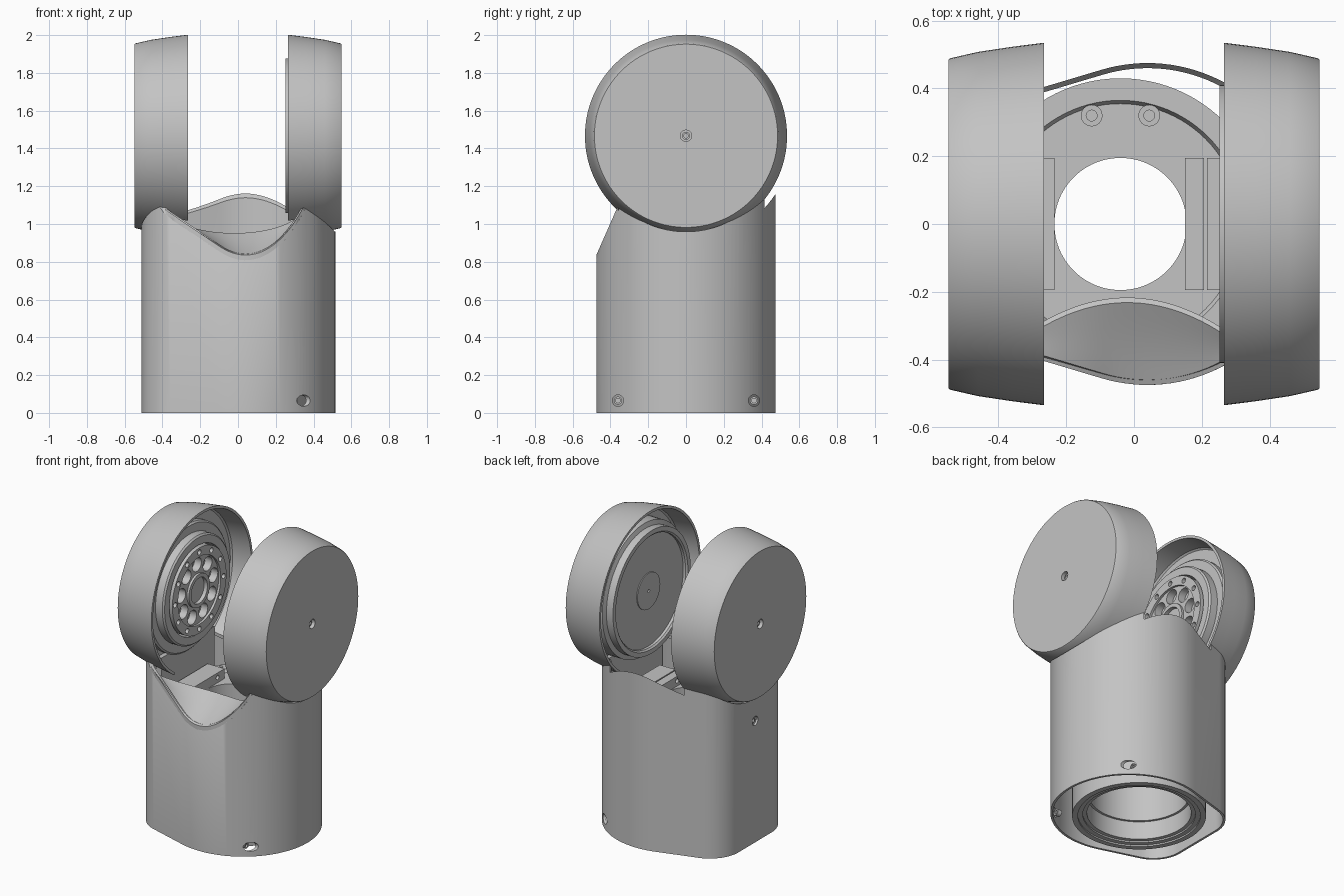
import bpy, bmesh
from math import sin, cos, pi, sqrt, radians
from mathutils import Matrix, Vector
from mathutils.geometry import convex_hull_2d

if "Cube" in bpy.data.objects:
    bpy.data.objects.remove(bpy.data.objects["Cube"])

grey = bpy.data.materials.new("light_grey")
grey.use_nodes = True
grey.diffuse_color = (0.55, 0.55, 0.55, 1)
grey.node_tree.nodes["Principled BSDF"].inputs["Base Color"].default_value = grey.diffuse_color

AXIS_Z = 1.467      # height of the joint axis
BORE_X = -0.04      # centre of the through bore
JOINT = Vector((0, 0, AXIS_Z))


def finish(name, bm, matrix=Matrix()):
    bmesh.ops.remove_doubles(bm, verts=bm.verts, dist=1e-5)
    bmesh.ops.transform(bm, matrix=matrix, verts=bm.verts)
    bmesh.ops.recalc_face_normals(bm, faces=bm.faces)
    mesh = bpy.data.meshes.new(name)
    bm.to_mesh(mesh)
    bm.free()
    mesh.materials.append(grey)
    ob = bpy.data.objects.new(name, mesh)
    bpy.context.collection.objects.link(ob)
    return ob


def lathe(name, profile, matrix=Matrix(), steps=96):
    """Spin (radius, height) points about z, then place with matrix."""
    bm = bmesh.new()
    vs = [bm.verts.new((r, 0, h)) for r, h in profile]
    edges = [bm.edges.new(p) for p in zip(vs, vs[1:])]
    if profile[0][0] > 0:
        edges.append(bm.edges.new((vs[-1], vs[0])))
    bmesh.ops.spin(bm, geom=vs + edges, axis=(0, 0, 1), cent=(0, 0, 0),
                   angle=2 * pi, steps=steps)
    return finish(name, bm, matrix)


def rod(name, r, start, direction, length, steps=32):
    """Solid cylinder from start along direction."""
    m = Matrix.Translation(start) @ Vector(direction).to_track_quat('Z', 'Y').to_matrix().to_4x4()
    return lathe(name, [(0, 0), (r, 0), (r, length), (0, length)], m, steps)


def box(name, lo, hi):
    bm = bmesh.new()
    bmesh.ops.create_cube(bm, size=1)
    lo, hi = Vector(lo), Vector(hi)
    return finish(name, bm, Matrix.Translation((lo + hi) / 2) @ Matrix.Diagonal((*(hi - lo), 1)))


def cut(ob, cutters):
    """Subtract the cutters, bake the result and delete them."""
    for c in cutters:
        c.hide_render = True
        mod = ob.modifiers.new("cut", 'BOOLEAN')
        mod.operation, mod.solver, mod.object = 'DIFFERENCE', 'EXACT', c
    bpy.context.view_layer.update()
    baked = bpy.data.meshes.new_from_object(
        ob.evaluated_get(bpy.context.evaluated_depsgraph_get()))
    ob.modifiers.clear()
    ob.data = baked
    for c in cutters:
        bpy.data.objects.remove(c)


def outline(inset):
    """Body section: large round side joined to two rounded corners."""
    pts = []
    for x, y, r, n in ((0.04, 0, 0.475, 128), (-0.3, 0.175, 0.21, 64), (-0.3, -0.175, 0.21, 64)):
        pts += [Vector((x + (r - inset) * cos(2 * pi * i / n),
                        y + (r - inset) * sin(2 * pi * i / n))) for i in range(n)]
    return [pts[i] for i in convex_hull_2d(pts)]


def prism(name, inset, z0, z1):
    bm = bmesh.new()
    face = bm.faces.new([bm.verts.new((p.x, p.y, z0)) for p in outline(inset)])
    up = bmesh.ops.extrude_face_region(bm, geom=[face], use_keep_orig=True)["geom"]
    bmesh.ops.translate(bm, vec=(0, 0, z1 - z0),
                        verts=[v for v in up if isinstance(v, bmesh.types.BMVert)])
    return finish(name, bm)


# Body shell: hollow, cleared around the joint, sloped at the front, drilled
body = prism("body_shell", 0, 0, 1.2)
cutters = [prism("hollow", 0.015, -0.1, 1.3),
           rod("middle_clearance", 0.565, (-0.27, 0, AXIS_Z), (1, 0, 0), 0.54, 128)]
for s in (-1, 1):
    cutters.append(rod("side_clearance", 0.508, (s * 0.26, 0, AXIS_Z), (s, 0, 0), 0.4, 128))
    cutters.append(rod("side_hole", 0.03, (s * 0.4, 0, 0.81), (s, 0, 0), 0.2))
    cutters.append(rod("corner_hole", 0.03, (0.25, s * 0.36, 0.065), (1, 0, 0), 0.25))
slope = box("front_slope", (-1, -0.2, 0), (1, 0.7, 0.6))
slope.data.transform(Matrix.Translation((0, -0.475, 0.808)) @ Matrix.Rotation(radians(66.2), 4, 'X'))
cut(body, cutters + [slope])


# Front scoop: ruled strip from the sloped front rim to the joint clearance
def front_y(x):
    ring = outline(0)
    for a, b in zip(ring, ring[1:] + ring[:1]):
        if min(a.x, b.x) <= x <= max(a.x, b.x) and a.y < 0 and b.y < 0 and a.x != b.x:
            return a.y + (b.y - a.y) * (x - a.x) / (b.x - a.x)
    return -0.4


bm = bmesh.new()
rows = []
for i in range(41):
    x = -0.385 + 0.735 * i / 40
    yo = front_y(x)
    zo = 0.835 + 2.27 * (yo + 0.475)
    yi = max(-0.232 - 1.15 * (x + 0.02) ** 2, yo + 0.004)
    zi = AXIS_Z - sqrt(0.565 ** 2 - yi ** 2)
    row = []
    for k in range(7):
        t = k / 6
        row.append((x, yo + (yi - yo) * t, zo + (zi - zo) * t - 0.006 * sin(pi * t)))
    row.append((x, yi + 0.015, zi - 0.01))
    row += [(a, b, c - 0.03) for a, b, c in reversed(row)]
    rows.append([bm.verts.new(p) for p in row])
for a, b in zip(rows, rows[1:]):
    for k in range(len(a)):
        n = (k + 1) % len(a)
        bm.faces.new((a[k], a[n], b[n], b[k]))
bm.faces.new(rows[0])
bm.faces.new(rows[-1])
finish("front_scoop", bm)

# Inner tube with stepped foot, deck and raised rim
lathe("inner_tube", [(0.405, 0.01), (0.405, 0.78), (0.43, 0.78), (0.43, 0.84), (0.365, 0.84),
                     (0.355, 0.82), (0.195, 0.82), (0.195, 0.5), (0.3, 0.5), (0.3, 0.15),
                     (0.315, 0.15), (0.315, 0.03), (0.34, 0.03), (0.34, 0.02), (0.37, 0.02),
                     (0.37, 0.01)], Matrix.Translation((BORE_X, 0, 0)))
for i in range(12):
    a = radians(15 + 30 * i)
    rod("rim_bolt", 0.012, (BORE_X + 0.4 * cos(a), 0.4 * sin(a), 0.83), (0, 0, 1), 0.014, 16)
for s in (-1, 1):
    lathe("deck_lug", [(0.016, 0.81), (0.032, 0.81), (0.032, 0.845), (0.016, 0.845)],
          Matrix.Translation((BORE_X + s * 0.085, 0.32, 0)), 24)

# Mounting blocks on the deck
for name, x0, x1 in (("left_block", 0.15, 0.207), ("left_outer_block", 0.215, 0.33),
                     ("right_block", -0.36, -0.235)):
    block = box(name, (x0, -0.195, 0.8), (x1, 0.195, 0.885))
    cut(block, [rod("bolt_hole", 0.015, (x0 - 0.05, y, 0.855), (1, 0, 0), 0.3, 16)
                for y in (-0.12, 0.12)])

# Side caps, open below into the body, with webs and screws, mirrored
CAP = [(0, 0.515), (0.03, 0.515), (0.03, 0.548), (0.485, 0.548), (0.489, 0.543), (0.508, 0.46),
       (0.523, 0.36), (0.535, 0.265), (0.518, 0.265), (0.5, 0.39), (0.49, 0.4), (0, 0.4)]
SCREW = [(0, 0), (0.012, 0), (0.012, 0.01), (0.021, 0.01), (0.021, -0.02), (0, -0.02)]
for s, side in ((1, "left"), (-1, "right")):
    turn = Matrix.Rotation(s * pi / 2, 4, 'Y')
    xs = sorted((s * 0.2, s * 0.39))
    cap = lathe(side + "_cap", CAP, Matrix.Translation(JOINT) @ turn, 128)
    cut(cap, [box("opening", (xs[0], -0.29, 0.8), (xs[1], 0.29, 1.06))])
    xs = sorted((s * 0.37, s * 0.41))
    box(side + "_web", (xs[0], -0.28, 0.8), (xs[1], 0.28, 1.1))
    for name, place in (("cap", (s * 0.52, 0, AXIS_Z)), ("body", (s * 0.485, 0, 0.81))):
        lathe(side + "_" + name + "_screw", SCREW, Matrix.Translation(place) @ turn, 32)
    lathe(side + "_corner_screw", SCREW, Matrix.Translation((0.305, -s * 0.36, 0.065))
          @ Matrix.Rotation(pi / 2, 4, 'Y'), 32)

# Left idler flange: rimmed plate with a raised centre
to_left = Matrix.Translation(JOINT) @ Matrix.Rotation(pi / 2, 4, 'Y')
lathe("left_flange", [(0, 0.29), (0.01, 0.29), (0.01, 0.274), (0.12, 0.274), (0.12, 0.28),
                      (0.37, 0.28), (0.37, 0.262), (0.38, 0.252), (0.41, 0.252), (0.41, 0.3),
                      (0.44, 0.31), (0.44, 0.41), (0, 0.41)], to_left)

# Right drive hub: stepped collar holding a pierced output wheel
to_right = Matrix.Translation(JOINT) @ Matrix.Rotation(-pi / 2, 4, 'Y')
lathe("drive_collar", [(0.295, 0.34), (0.295, 0.3), (0.345, 0.3), (0.355, 0.31), (0.355, 0.36),
                       (0.41, 0.36), (0.42, 0.37), (0.42, 0.41), (0.295, 0.41)], to_right)
wheel = lathe("drive_wheel", [(0, 0.31), (0.085, 0.31), (0.085, 0.285), (0.11, 0.285), (0.11, 0.3),
                              (0.225, 0.3), (0.225, 0.285), (0.285, 0.285), (0.285, 0.38),
                              (0, 0.38)], to_right)
holes = []
for count, ring, r, phase in ((12, 0.255, 0.017, 0), (9, 0.172, 0.047, 0.2)):
    for i in range(count):
        a = phase + 2 * pi * i / count
        holes.append(rod("wheel_hole", r, (-0.35, ring * cos(a), AXIS_Z + ring * sin(a)),
                         (1, 0, 0), 0.2, 20))
cut(wheel, holes)

# Smooth shading with sharp edges kept
for ob in bpy.context.scene.objects:
    ob.select_set(ob.type == 'MESH')
bpy.context.view_layer.objects.active = body
bpy.ops.object.shade_smooth_by_angle(angle=radians(30))
